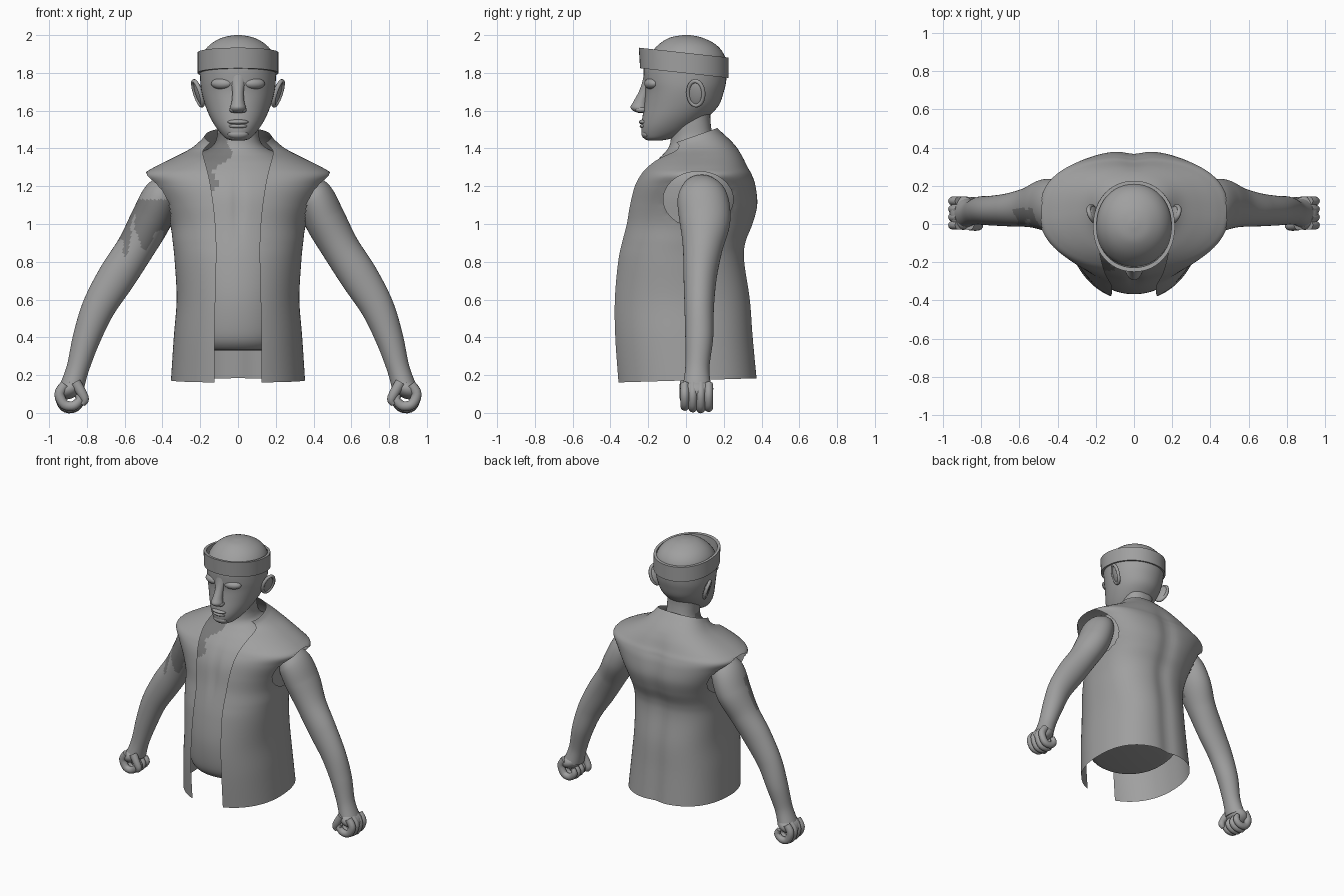
import bpy, bmesh, math
from mathutils import Vector, Matrix

if "Cube" in bpy.data.objects:
    bpy.data.objects.remove(bpy.data.objects["Cube"])


def material(name, v):
    m = bpy.data.materials.new(name)
    m.diffuse_color = (v, v, v, 1)
    m.use_nodes = True
    m.node_tree.nodes["Principled BSDF"].inputs["Base Color"].default_value = m.diffuse_color
    return m


GREY = material("plain grey", 0.35)
DARK = material("dark grey", 0.2)


def spline(keys, steps):
    """Catmull-Rom interpolation through tuples of numbers."""
    out = []
    for i in range(len(keys) - 1):
        a, b, c, d = (keys[max(i - 1, 0)], keys[i], keys[i + 1],
                      keys[min(i + 2, len(keys) - 1)])
        for k in range(steps):
            t = k / steps
            out.append(tuple(0.5 * (2 * q + (r - p) * t + (2 * p - 5 * q + 4 * r - s) * t * t
                                    + (3 * q - p - 3 * r + s) * t ** 3)
                             for p, q, r, s in zip(a, b, c, d)))
    out.append(keys[-1])
    return out


def finish(name, bm, angle=50):
    bmesh.ops.recalc_face_normals(bm, faces=bm.faces[:])
    me = bpy.data.meshes.new(name)
    bm.to_mesh(me)
    bm.free()
    ob = bpy.data.objects.new(name, me)
    bpy.context.collection.objects.link(ob)
    me.materials.append(GREY)
    me.materials.append(DARK)
    bpy.ops.object.select_all(action='DESELECT')
    ob.select_set(True)
    bpy.context.view_layer.objects.active = ob
    bpy.ops.object.shade_smooth_by_angle(angle=math.radians(angle))
    return ob


def loft(rings, wrap=True, caps=True):
    bm = bmesh.new()
    rows = [[bm.verts.new(p) for p in r] for r in rings]
    n = len(rows[0])
    for a, b in zip(rows, rows[1:]):
        for j in range(n if wrap else n - 1):
            k = (j + 1) % n
            bm.faces.new((a[j], a[k], b[k], b[j]))
    if caps:
        bm.faces.new(rows[0])
        bm.faces.new(rows[-1])
    return bm


def oval(z, w, yf, yb, tilt=0, gap=0, n=40, e=2.2, eb=None):
    """Rounded section; gap is half the front opening, e and eb the front and back squareness."""
    yc, h = (yf + yb) / 2, (yb - yf) / 2
    eb = eb or e
    start = -math.pi / 2 + (math.asin(min(1, (gap / w) ** (e / 2))) if gap else 0)
    span = 2 * (math.pi / 2 - start)
    pts = []
    for j in range(n):
        a = start + (span * j / (n - 1) if gap else 2 * math.pi * j / n)
        c, s = math.cos(a), math.sin(a)
        q = 2 / (eb if s > 0 else e)
        x = w * math.copysign(abs(c) ** q, c)
        y = yc + h * math.copysign(abs(s) ** q, s)
        pts.append(Vector((x, y, z + tilt * y)))
    return pts


def tube(keys, steps, n):
    """Tube through (x, y, z, radius across, radius along y)."""
    ks = spline(keys, steps)
    rings = []
    for i, k in enumerate(ks):
        t = Vector(ks[min(i + 1, len(ks) - 1)][:3]) - Vector(ks[max(i - 1, 0)][:3])
        v = t.cross(Vector((0, 1, 0))).normalized()
        u = v.cross(t).normalized()
        rings.append([Vector(k[:3]) + v * k[3] * math.cos(2 * math.pi * j / n)
                      + u * k[4] * math.sin(2 * math.pi * j / n) for j in range(n)])
    return rings


def side(rings, s):
    return [[Vector((p.x * s, p.y, p.z)) for p in r] for r in rings]


def turned(rot):
    return (Matrix.Rotation(rot[2], 4, 'Z') @ Matrix.Rotation(rot[1], 4, 'Y')
            @ Matrix.Rotation(rot[0], 4, 'X'))


def ellipsoid(name, loc, size, rot=(0, 0, 0)):
    bm = bmesh.new()
    bmesh.ops.create_uvsphere(bm, u_segments=24, v_segments=14, radius=1)
    bm.transform(Matrix.Translation(loc) @ turned(rot) @ Matrix.Diagonal((*size, 1)))
    return finish(name, bm)


def spine(bm):
    """Shallow groove down the middle of the back."""
    for v in bm.verts:
        if v.co.y > .1 and v.co.z < 1.4:
            v.co.y -= .016 * math.exp(-(v.co.x / .06) ** 2) * min(1, max(0, (1.4 - v.co.z) / .15))


# Vest: open-fronted sheet (z, half width, front y, back y, tilt, gap)
vest_keys = [(.172, .355, -.378, .38, .03, .125), (.4, .34, -.397, .36, 0, .125),
             (.6, .325, -.399, .345, 0, .12), (.8, .335, -.377, .315, 0, .115),
             (.9, .345, -.355, .32, 0, .115), (1.0, .36, -.33, .358, 0, .12),
             (1.1, .4, -.312, .382, 0, .13), (1.2, .46, -.285, .372, 0, .145),
             (1.26, .495, -.252, .352, 0, .157), (1.3, .445, -.222, .33, 0, .167),
             (1.35, .34, -.175, .3, .03, .18), (1.39, .25, -.12, .26, .1, .185),
             (1.42, .2, -.105, .205, .25, .168), (1.45, .175, -.105, .165, .35, .145)]
bm = loft([oval(*k, n=121, e=2.1, eb=2.5) for k in spline(vest_keys, 8)], wrap=False, caps=False)
spine(bm)
AY, AZ, RY, RZ = .065, 1.13, .185, .148


def hole(p):
    return math.hypot((p.y - AY) / RY, (p.z - AZ) / RZ)


# Armholes, with their rims pulled onto a clean oval
gone = [f for f in bm.faces if abs(f.calc_center_median().x) > .25 and hole(f.calc_center_median()) < 1]
rim = {v for f in gone for v in f.verts}
bmesh.ops.delete(bm, geom=gone, context='FACES')
for v in rim:
    if v.is_valid:
        d = hole(v.co)
        v.co.y = AY + (v.co.y - AY) / d
        v.co.z = AZ + (v.co.z - AZ) / d
finish("vest", bm)

# Torso and neck
torso_keys = [(.33, .2, -.25, .18), (.345, .26, -.31, .25), (.42, .295, -.352, .31),
              (.6, .3, -.367, .315), (.8, .31, -.345, .285), (1.0, .335, -.302, .33),
              (1.15, .36, -.272, .35), (1.25, .36, -.225, .325), (1.32, .31, -.17, .29),
              (1.37, .22, -.12, .24), (1.41, .14, -.09, .18), (1.46, .112, -.08, .145),
              (1.54, .108, -.085, .13), (1.62, .11, -.08, .13)]
bm = loft([oval(*k, n=96, e=2.1, eb=2.4) for k in spline(torso_keys, 10)])
spine(bm)
for v in bm.verts:
    # Breastbone crease
    if v.co.y < 0 and .35 < v.co.z < 1.35:
        v.co.y += .014 * math.exp(-(v.co.x / .025) ** 2) * math.exp(-((v.co.z - 1.1) / .15) ** 2)
for f in bm.faces:
    c = f.calc_center_median()
    left = -.02 - .45 * (1.46 - c.z) + .03 * math.sin(c.z * 38)
    f.material_index = int(c.y < .05 and c.z > .97 and c.x < left and c.z < 1.48)
finish("torso", bm)

# Head
head_keys = [(1.442, .03, -.2, -.13), (1.452, .062, -.22, -.08), (1.48, .092, -.234, 0),
             (1.52, .122, -.236, .06), (1.57, .15, -.23, .12), (1.63, .174, -.222, .175),
             (1.7, .193, -.216, .2), (1.76, .2, -.222, .213), (1.84, .2, -.222, .215),
             (1.9, .187, -.19, .2), (1.95, .148, -.145, .158), (1.985, .088, -.09, .09),
             (1.998, .03, -.03, .035), (2.0, .006, -.006, .01)]
finish("head", loft([oval(*k, n=48, e=2.05) for k in spline(head_keys, 4)]))

# Headband: closed strip with thickness
band = [(1.798, .2, -.222, .21, -.11), (1.798, .214, -.243, .226, -.11),
        (1.906, .214, -.25, .226, -.11), (1.906, .196, -.228, .208, -.11),
        (1.798, .2, -.222, .21, -.11)]
bm = loft([oval(*k, n=48, e=2.1) for k in band], caps=False)
bmesh.ops.remove_doubles(bm, verts=bm.verts[:], dist=1e-5)
finish("headband", bm, 30)

# Nose
nose_keys = [(1.588, .02, -.25, -.2), (1.597, .038, -.276, -.2), (1.617, .042, -.294, -.2),
             (1.645, .034, -.28, -.2), (1.7, .03, -.25, -.19), (1.75, .038, -.232, -.18),
             (1.8, .05, -.222, -.17)]
finish("nose", loft([oval(*k, n=24, e=1.8) for k in spline(nose_keys, 3)]))

# Lips and chin
ellipsoid("upper_lip", (0, -.222, 1.54), (.055, .028, .014))
ellipsoid("lower_lip", (0, -.22, 1.518), (.05, .025, .013))
ellipsoid("chin", (0, -.208, 1.476), (.055, .028, .026))

for s, tag in ((1, "left"), (-1, "right")):
    # Closed eyelids and nostrils
    ellipsoid(tag + "_eyelid", (s * .085, -.183, 1.743), (.06, .034, .03), (0, 0, s * .35))
    ellipsoid(tag + "_nostril", (s * .028, -.238, 1.605), (.018, .03, .016))

    # Ear: thin shell with a raised rim, leaning out at the top
    turn = (-.12, s * .3, -s * .35)
    ellipsoid(tag + "_ear", (s * .204, .05, 1.69), (.016, .046, .07), turn)
    ring = []
    for i in range(25):
        a = 2 * math.pi * i / 24
        cy, cz = math.cos(a), math.sin(a)
        ring.append([Vector((.012 * math.cos(b), cy * (.043 + .011 * math.sin(b)),
                             cz * (.068 + .011 * math.sin(b))))
                     for b in (2 * math.pi * j / 8 for j in range(8))])
    bm = loft(ring, caps=False)
    bmesh.ops.remove_doubles(bm, verts=bm.verts[:], dist=1e-5)
    bm.transform(Matrix.Translation((s * .212, .052, 1.692)) @ turned(turn))
    finish(tag + "_ear_rim", bm)

    # Arm
    arm_keys = [(.33, .07, 1.215, .06, .08), (.4, .085, 1.15, .1, .13), (.462, .1, 1.02, .108, .135),
                (.545, .088, .87, .1, .105), (.642, .075, .72, .1, .088), (.737, .07, .56, .088, .078),
                (.8, .07, .4, .074, .074), (.847, .06, .24, .06, .064), (.878, .058, .14, .064, .076)]
    bm = loft(side(tube(arm_keys, 14, 64), s))
    for f in bm.faces:
        c = f.calc_center_median()
        low = .93 + .07 * math.sin(c.x * 55) + .05 * math.sin(c.y * 70)
        f.material_index = int(s < 0 and c.y < .08 and low < c.z < 1.13)
    finish(tag + "_arm", bm)

    # Fist: palm, four curled fingers and a thumb
    ellipsoid(tag + "_palm", (s * .893, .057, .128), (.075, .088, .052), (0, s * .45, 0))
    for i in range(4):
        y = -.006 + i * .042
        up = (.012, .004, 0, .006)[i]
        finger = [(.915, y, .15, .026, .024), (.945, y, .1, .027, .024), (.92, y, .033 + up, .026, .024),
                  (.87, y, .026 + up, .025, .023), (.838, y, .058 + up, .023, .022),
                  (.85, y, .1, .016, .016)]
        finish(f"{tag}_finger_{i + 1}", loft(side(tube(finger, 4, 14), s)))
    thumb = [(.86, -.005, .16, .028, .028), (.83, -.012, .11, .026, .024),
             (.812, -.01, .07, .023, .022), (.825, -.008, .045, .014, .014)]
    finish(tag + "_thumb", loft(side(tube(thumb, 4, 14), s)))
